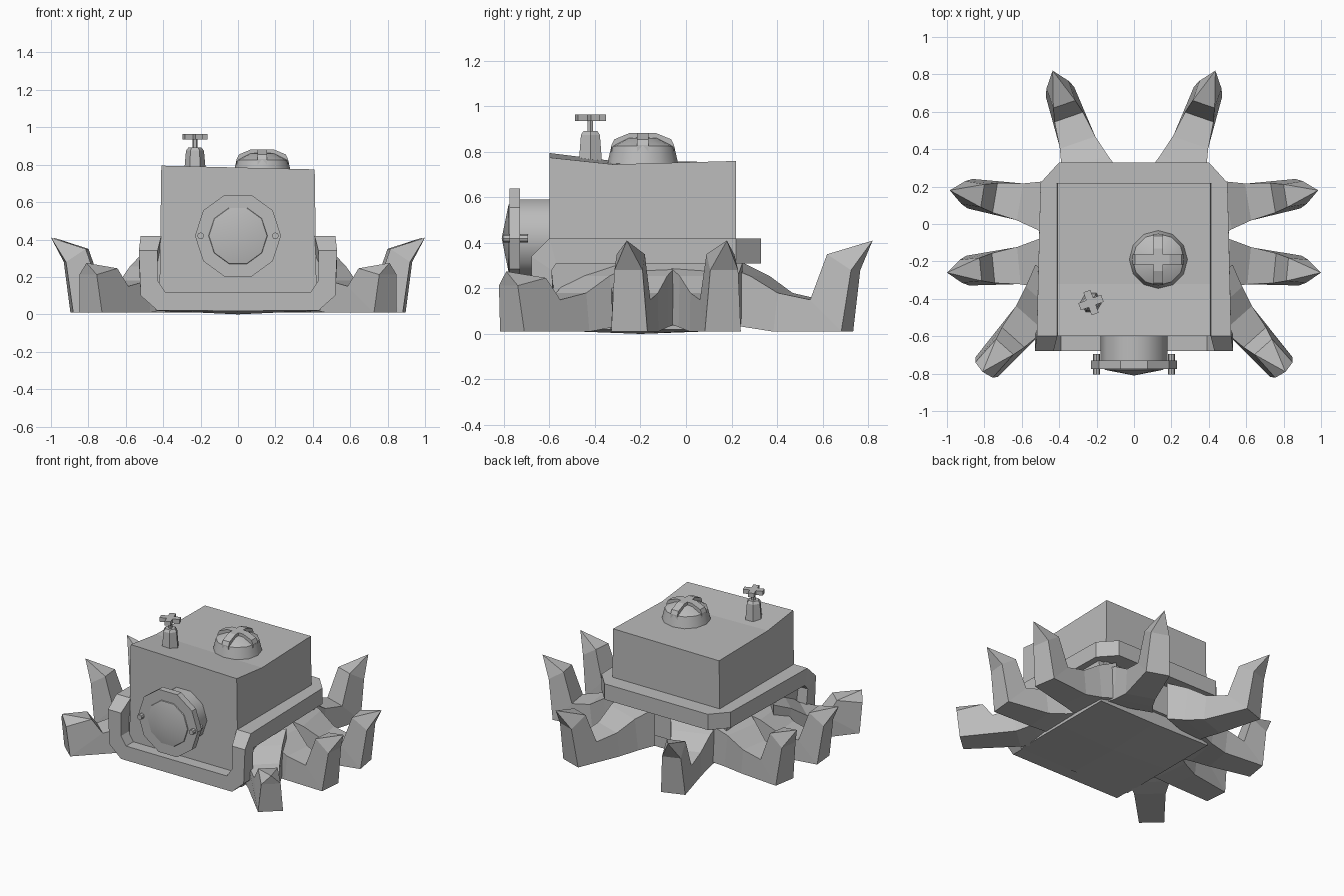
import bpy
import bmesh
from math import sin, cos, tau, radians
from mathutils import Vector

cube = bpy.data.objects.get("Cube")
if cube:
    bpy.data.objects.remove(cube)

GREY = (0.5, 0.5, 0.5, 1)
metal = bpy.data.materials.new("plain grey")
metal.use_nodes = True
metal.diffuse_color = GREY
metal.node_tree.nodes["Principled BSDF"].inputs["Base Color"].default_value = GREY


def loft(name, stations, closed=False, smooth=False):
    """Skin a row of equal-sized cross-sections and cap the ends."""
    bm = bmesh.new()
    rows = [[bm.verts.new(p) for p in s] for s in stations]
    pairs = list(zip(rows, rows[1:]))
    if closed:
        pairs.append((rows[-1], rows[0]))
    else:
        bm.faces.new(rows[0])
        bm.faces.new(rows[-1])
    n = len(rows[0])
    for a, b in pairs:
        for i in range(n):
            j = (i + 1) % n
            bm.faces.new((a[i], a[j], b[j], b[i]))
    bmesh.ops.remove_doubles(bm, verts=bm.verts, dist=0.0005)
    bmesh.ops.recalc_face_normals(bm, faces=bm.faces)
    mesh = bpy.data.meshes.new(name)
    bm.to_mesh(mesh)
    bm.free()
    mesh.materials.append(metal)
    obj = bpy.data.objects.new(name, mesh)
    bpy.context.collection.objects.link(obj)
    if smooth:
        bpy.ops.object.select_all(action='DESELECT')
        obj.select_set(True)
        bpy.context.view_layer.objects.active = obj
        bpy.ops.object.shade_smooth_by_angle(angle=radians(40))
    return obj


def turned(name, x, y, z, profile, n, along_y=False, smooth=False):
    """Turn (offset, radius) pairs around an upright or front-to-back axis."""
    stations = []
    for h, r in profile:
        ring = [(r * cos(tau * i / n), r * sin(tau * i / n)) for i in range(n)]
        if along_y:
            stations.append([(x + a, y + h, z + b) for a, b in ring])
        else:
            stations.append([(x + a, y + b, z + h) for a, b in ring])
    return loft(name, stations, smooth=smooth)


def bar(name, x, y, angle, half_width, z_low, profile):
    """Straight bar following (distance, top height) pairs."""
    d = Vector((cos(angle), sin(angle)))
    side = Vector((-d.y, d.x)) * half_width
    stations = []
    for s, top in profile:
        a, b = Vector((x, y)) + d * s + side, Vector((x, y)) + d * s - side
        stations.append([(*a, z_low), (*b, z_low), (*b, top), (*a, top)])
    return loft(name, stations)


# Cabin: box with a slightly uneven roof
loft("cabin", [
    [(-.42, y, .1), (.42, y, .1), (.41, y, right), (-.41, y, left)]
    for y, left, right in ((-.6, .795, .775), (-.32, .76, .745), (.22, .755, .76))])

# Lower hull with a shallow keel
loft("hull", [
    [(-.44, y, .02), (0, y, keel), (.44, y, .02), (.46, y, .36), (-.46, y, .36)]
    for y, keel in ((-.59, .015), (-.2, 0), (.2, .015))])

# Bumper rim: level around the back, turning down and under at the front
half_rim = [
    [(.4, .33, .42), (.4, .33, .31), (.36, .2, .31), (.36, .2, .42)],
    [(.5, .22, .42), (.5, .22, .31), (.4, .16, .31), (.4, .16, .42)],
    [(.52, -.6, .42), (.52, -.57, .31), (.41, -.57, .31), (.41, -.6, .42)],
    [(.53, -.68, .34), (.53, -.59, .28), (.43, -.59, .28), (.43, -.68, .34)],
    [(.52, -.68, .1), (.52, -.58, .1), (.43, -.58, .18), (.43, -.68, .18)],
    [(.43, -.68, .02), (.43, -.58, .02), (.39, -.58, .12), (.39, -.68, .12)],
]
mirrored = [[(-x, y, z) for x, y, z in s] for s in reversed(half_rim)]
loft("bumper_rim", half_rim + mirrored, closed=True)


# Curled legs: (top reach, top height, bottom reach, bottom height, half width)
LEG = [(0, .31, 0, .05, .17), (.2, .255, .16, .03, .13), (.38, .18, .35, .01, .1),
       (.6, .15, .82, .01, .08), (.71, .35, .88, .28, .062), (1, .41, 1, .41, 0)]


def leg(name, root, tip, rise=1, foot=1):
    for side, label in ((1, "left"), (-1, "right")):
        a = Vector((root[0] * side, root[1]))
        run = Vector((tip[0] * side, tip[1])) - a
        across = Vector((-run.y, run.x)).normalized()
        stations = []
        for i, (t, zt, b, zb, w) in enumerate(LEG):
            if i > 3:
                zt, zb = (.15 + (z - .15) * rise for z in (zt, zb))
            if i in (3, 4):
                b = min(b * foot, .98)
            hi, lo, off = a + run * t, a + run * b, across * w
            stations.append([(*(hi + off), zt), (*(hi - off), zt),
                             (*(lo - off), zb), (*(lo + off), zb)])
        loft(f"{label}_{name}_leg", stations)


leg("back", (.22, .2), (.435, .82))
leg("rear_side", (.38, .08), (.985, .18))
leg("middle_side", (.38, -.2), (1, -.26))
leg("front", (.4, -.33), (.81, -.79), rise=.48, foot=1.15)

# Front porthole: neck, flange, shallow pointed glass and two bolts
turned("porthole_neck", 0, 0, .42, [(-.58, .18), (-.75, .18)], 10, True, True)
turned("porthole_flange", 0, 0, .42, [(-.73, .23), (-.775, .23)], 10, True)
turned("porthole_glass", 0, 0, .42, [(-.77, .16), (-.78, .155), (-.81, 0)], 10, True, True)
for x in (-.2, .2):
    turned("porthole_bolt", x, 0, .42, [(-.695, .018), (-.805, .018)], 8, True)

# Roof hatch with a raised cross
HX, HY = .13, -.19
turned("hatch", HX, HY, 0, [(.73, .16), (.825, .138), (.86, .07), (.865, 0)], 12, smooth=True)
for angle in (0, tau / 4):
    bar("hatch_cross", HX, HY, angle, .026, .8,
        [(-.137, .83), (-.125, .855), (-.06, .882), (.06, .882), (.125, .855), (.137, .83)])

# Roof valve: tapered post, stem and cross handle
VX, VY = -.23, -.42
turned("valve_post", VX, VY, 0, [(.74, .06), (.875, .048), (.892, .035)], 6)
turned("valve_stem", VX, VY, 0, [(.88, .014), (.94, .014)], 6)
for angle in (.35, .35 + tau / 4):
    bar("valve_handle", VX, VY, angle, .02, .935, [(-.065, .965), (.065, .965)])
